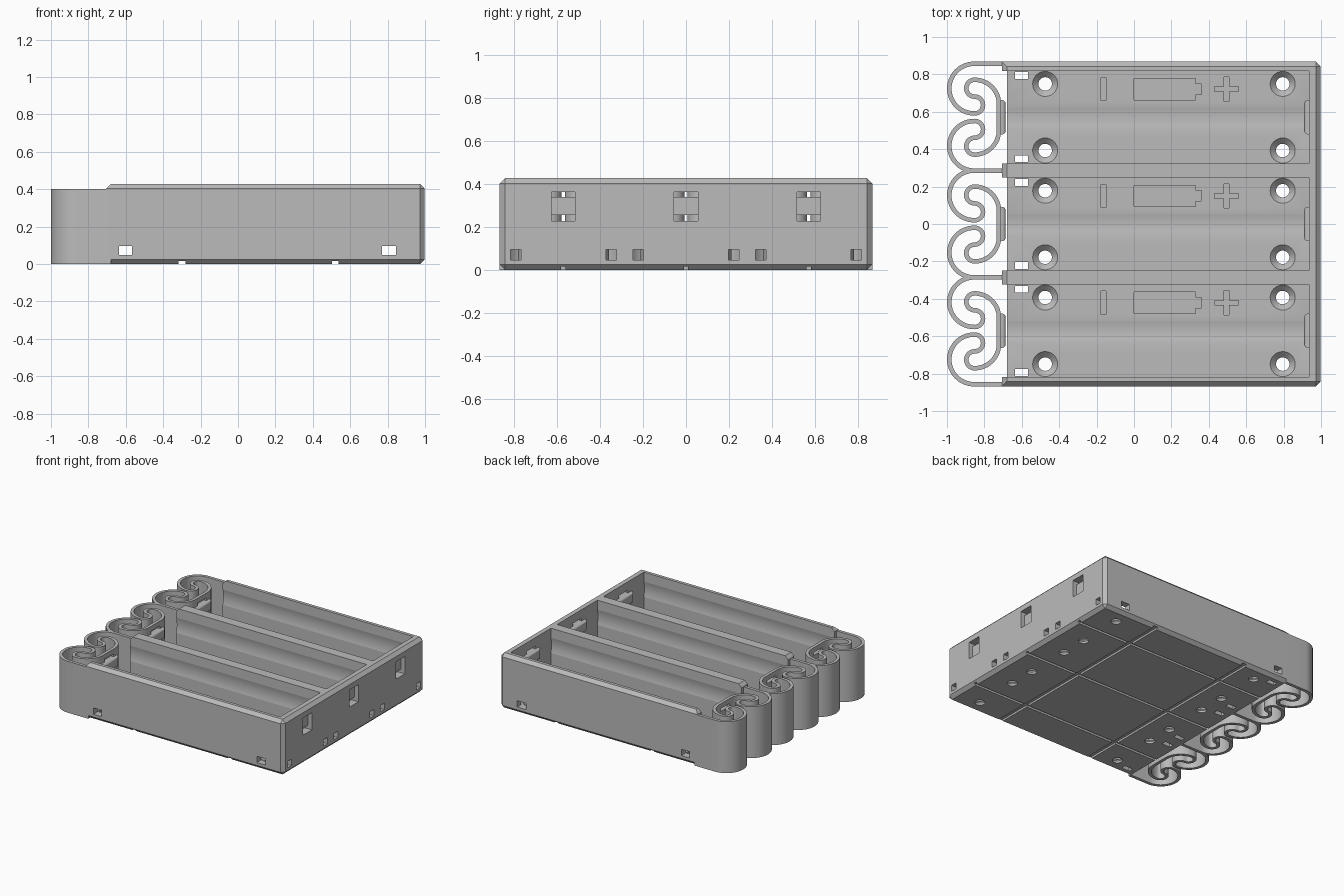
import bpy, bmesh
from math import sin, cos, acos, pi
from mathutils import Matrix, Vector

if "Cube" in bpy.data.objects:
    bpy.data.objects.remove(bpy.data.objects["Cube"])

PITCH = 0.571                     # spacing of the three bays
BAYS = (-PITCH, 0, PITCH)
FLOOR, TOP = 0.047, 0.428
HALF_Y, RIGHT = 0.868, 0.998
INNER_X, FLOOR_X, WALL_X = 0.936, -0.68, -0.705
STRIP = 0.024                     # spring strip thickness
SLOT_TOP = 0.096

grey = bpy.data.materials.new("plain grey plastic")
grey.use_nodes = True
grey.diffuse_color = (0.5, 0.5, 0.5, 1)
grey.node_tree.nodes["Principled BSDF"].inputs["Base Color"].default_value = (0.5, 0.5, 0.5, 1)


def make(name, bm):
    bmesh.ops.recalc_face_normals(bm, faces=bm.faces)
    mesh = bpy.data.meshes.new(name)
    bm.to_mesh(mesh)
    bm.free()
    mesh.materials.append(grey)
    obj = bpy.data.objects.new(name, mesh)
    bpy.context.collection.objects.link(obj)
    return obj


def add_box(bm, x0, x1, y0, y1, z0, z1):
    mat = Matrix.Translation(((x0 + x1) / 2, (y0 + y1) / 2, (z0 + z1) / 2))
    mat = mat @ Matrix.Diagonal((x1 - x0, y1 - y0, z1 - z0, 1))
    bmesh.ops.create_cube(bm, size=1, matrix=mat)


def boxes(items):
    bm = bmesh.new()
    for item in items:
        add_box(bm, *item)
    return bm


def cut(target, bm):
    """Subtract a set of separate solids, then drop the cutter."""
    cutter = make("cutter", bm)
    cutter.hide_render = True
    mod = target.modifiers.new("cut", "BOOLEAN")
    mod.operation, mod.solver, mod.object = "DIFFERENCE", "EXACT", cutter
    bpy.context.view_layer.objects.active = target
    bpy.ops.object.modifier_apply(modifier=mod.name)
    bpy.data.objects.remove(cutter)


def smooth(obj, angle):
    bpy.ops.object.select_all(action="DESELECT")
    obj.select_set(True)
    bpy.context.view_layer.objects.active = obj
    bpy.ops.object.shade_smooth_by_angle(angle=angle)


# Tray block, chamfered everywhere but around its open end
bm = bmesh.new()
add_box(bm, WALL_X, RIGHT, -HALF_Y, HALF_Y, 0, TOP)
edges = []
for e in bm.edges:
    open_end = all(v.co.x < 0 for v in e.verts)
    if not open_end or all(v.co.z > 0.1 for v in e.verts):
        edges.append(e)
bmesh.ops.bevel(bm, geom=edges, offset=0.025, segments=1, affect="EDGES")
tray = make("tray", bm)

# Bays: straight walls with a very shallow round hollow in the sides and floor
R, CZ, HALF_BAY = 0.2545, 0.295, 0.2475
a, b = acos(HALF_BAY / R), acos((CZ - FLOOR) / R)


def arc_angles(start, end, n=10):
    return [start + (end - start) * i / n for i in range(n + 1)]


def on_circle(angles):
    return [(R * cos(t), CZ + R * sin(t)) for t in angles]


profile = [(HALF_BAY, 0.6)] + on_circle(arc_angles(a, -a)) + [(HALF_BAY, FLOOR)]
profile += on_circle(arc_angles(-pi / 2 + b, -pi / 2 - b)) + [(-HALF_BAY, FLOOR)]
profile += on_circle(arc_angles(pi + a, pi - a)) + [(-HALF_BAY, 0.6)]
bm = bmesh.new()
for c in BAYS:
    face = bm.faces.new([bm.verts.new((-0.9, c + y, z)) for y, z in profile])
    ext = bmesh.ops.extrude_face_region(bm, geom=[face])["geom"]
    moved = [v for v in ext if isinstance(v, bmesh.types.BMVert)]
    bmesh.ops.translate(bm, verts=moved, vec=(INNER_X + 0.9, 0, 0))
cut(tray, bm)

# Floor ends a little short of the walls
cut(tray, boxes([(-0.9, FLOOR_X, -1, 1, -0.1, FLOOR + 0.01)]))

# Grooves underneath
cut(tray, boxes([(-1, 1.1, c - 0.01, c + 0.01, -0.1, 0.015) for c in BAYS]))
cut(tray, boxes([(x - 0.018, x + 0.018, -1, 1, -0.1, 0.015) for x in (-0.3, 0.52)]))

# Wire slots across the walls, through the end wall and down through the floor
cut(tray, boxes([(x0, x1, -1, 1, FLOOR, SLOT_TOP)
                 for x0, x1 in ((-0.637, -0.567), (0.77, 0.845))]))
end_slots, floor_slots = [], []
for c in BAYS:
    for s in (-1, 1):
        y = c + s * 0.2225
        end_slots.append((0.9, 1.1, y - 0.024, y + 0.024, FLOOR, SLOT_TOP))
        floor_slots.append((-0.637, -0.567, y - 0.018, y + 0.018, -0.1, 0.08))
cut(tray, boxes(end_slots))
cut(tray, boxes(floor_slots))

# Contact windows in the end wall: a recess with a slot above and below
WINDOW, BAR_Z = (0.228, 0.362), (0.257, 0.34)
SLOT_Z = ((WINDOW[0], BAR_Z[0]), (BAR_Z[1], WINDOW[1]))
HALF_SLOT = 0.055
cut(tray, boxes([(0.965, 1.1, c - HALF_SLOT, c + HALF_SLOT, *WINDOW) for c in BAYS]))
cut(tray, boxes([(0.9, 0.98, c - HALF_SLOT, c + HALF_SLOT, *z) for c in BAYS for z in SLOT_Z]))

# Countersunk screw holes
for r1, r2, z0, z1 in ((0.036, 0.036, -0.1, 0.2), (0.03, 0.076, 0.01, 0.056)):
    bm = bmesh.new()
    for c in BAYS:
        for s in (-1, 1):
            for x in (-0.475, 0.795):
                bmesh.ops.create_cone(
                    bm, cap_ends=True, segments=32, radius1=r1, radius2=r2, depth=z1 - z0,
                    matrix=Matrix.Translation((x, c + s * 0.178, (z0 + z1) / 2)))
    cut(tray, bm)

# Engraved polarity marks: minus, cell outline with its cap, plus
first, second = [], []
for c in BAYS:
    y = c + 0.15
    z = (0.028, 0.1)
    first.append((-0.177, -0.15, y - 0.062, y + 0.062, *z))
    first.append((0, 0.33, y - 0.057, y + 0.057, *z))
    first.append((0.482, 0.508, y - 0.065, y + 0.065, *z))
    second.append((0.3, 0.36, y - 0.028, y + 0.028, *z))
    second.append((0.43, 0.56, y - 0.013, y + 0.013, *z))
cut(tray, boxes(first))
cut(tray, boxes(second))
smooth(tray, 0.205)


# Springs: each bay has a folded strip, mirrored about the bay centre
def turn(cx, cy, r, start, end, n):
    return [Vector((cx + r * cos(t), cy + r * sin(t))) for t in arc_angles(start, end, n)]


BIG, SMALL, PLATE_X = 0.1325, 0.045, -0.722
path = [Vector((FLOOR_X, PITCH / 2))]
path += turn(-0.855, PITCH / 2 - BIG, BIG, pi / 2, 3 * pi / 2, 28)
path += turn(-0.852, 0.02 + SMALL, SMALL, -pi / 2, pi / 2, 16)
path += turn(-0.852, 0.02 + 3 * SMALL, SMALL, 3 * pi / 2, pi / 2, 16)[1:]
path += turn(-0.852, 0.07, BIG - 0.0025, pi / 2, 0, 16)[1:]
path.append(Vector((PLATE_X, HALF_SLOT)))

SPRING_TOP = 0.4
bm = bmesh.new()
for c in BAYS:
    for s in (-1, 1):
        rings = []
        for i, p in enumerate(path):
            d = (path[min(i + 1, len(path) - 1)] - path[max(i - 1, 0)]).normalized()
            n = Vector((-d.y, d.x)) * STRIP / 2
            corners = ((p + n, 0), (p - n, 0), (p - n, SPRING_TOP), (p + n, SPRING_TOP))
            rings.append([bm.verts.new((q.x, c + s * q.y, z)) for q, z in corners])
        for r0, r1 in zip(rings, rings[1:]):
            for k in range(4):
                m = (k + 1) % 4
                bm.faces.new((r0[k], r0[m], r1[m], r1[k]))
        bm.faces.new(rings[0])
        bm.faces.new(rings[-1])
    # Plate between the two folds, with slots above and below the bar
    for z in ((0, WINDOW[0]), BAR_Z, (WINDOW[1], SPRING_TOP)):
        add_box(bm, PLATE_X - STRIP / 2, PLATE_X + STRIP / 2,
                c - HALF_SLOT, c + HALF_SLOT, *z)
smooth(make("springs", bm), 0.5)

# Rounded contact bars on the end wall and on each spring plate
for name, x0, x1, face_x in (("end_contact_bar", 0.91, INNER_X + 0.01, 0.91),
                             ("spring_contact_bar", PLATE_X, -0.686, -0.686)):
    for i, c in enumerate(BAYS):
        bm = bmesh.new()
        add_box(bm, x0, x1, c - 0.092, c + 0.092, *BAR_Z)
        rim = [e for e in bm.edges if all(abs(v.co.x - face_x) < 1e-4 for v in e.verts)]
        bmesh.ops.bevel(bm, geom=rim, offset=0.02, segments=4, profile=0.5, affect="EDGES")
        smooth(make(f"{name}_{i + 1}", bm), 0.6)
